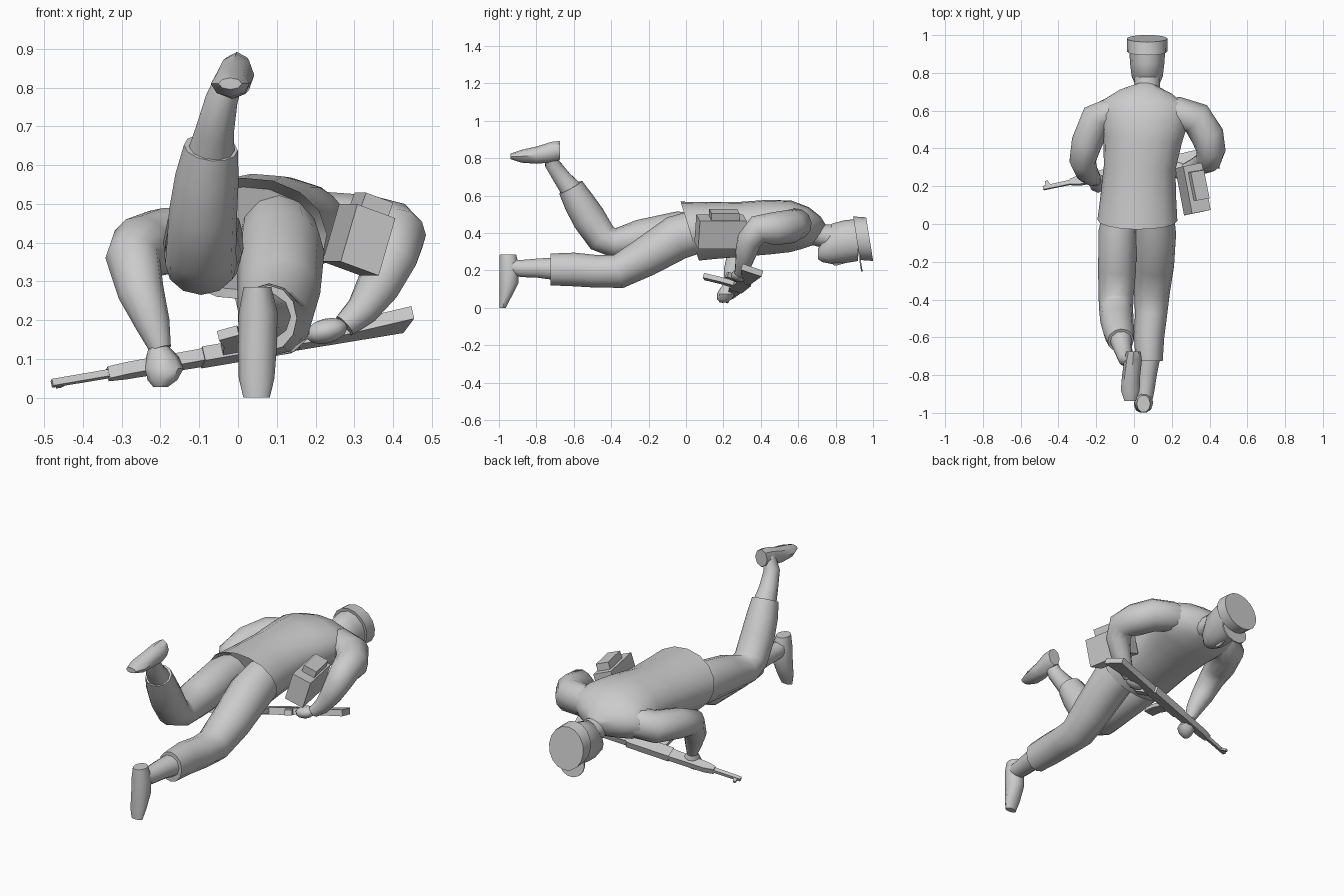
import bpy, bmesh, math
from mathutils import Vector, Matrix

grey = bpy.data.materials.new("plain_grey")
grey.diffuse_color = (0.6, 0.6, 0.6, 1)


def finish(name, bm, angle=45):
    bmesh.ops.recalc_face_normals(bm, faces=bm.faces)
    me = bpy.data.meshes.new(name)
    bm.to_mesh(me)
    bm.free()
    me.materials.append(grey)
    ob = bpy.data.objects.new(name, me)
    bpy.context.collection.objects.link(ob)
    bpy.ops.object.select_all(action='DESELECT')
    ob.select_set(True)
    bpy.context.view_layer.objects.active = ob
    bpy.ops.object.shade_smooth_by_angle(angle=math.radians(angle))
    return ob


def tube(name, rings, n=12, tangent=None, ref=(1, 0, 0), angle=45):
    """Loft ellipses (x, y, z, r_side, r_other[, tangent]) along a path."""
    bm = bmesh.new()
    pts = [Vector(r[:3]) for r in rings]
    loops = []
    for i, r in enumerate(rings):
        t = r[5] if len(r) > 5 else tangent
        if t is None:
            t = pts[min(i + 1, len(pts) - 1)] - pts[max(i - 1, 0)]
        t = Vector(t).normalized()
        a = Vector(ref)
        a = (a - t * a.dot(t)).normalized()
        b = t.cross(a)
        loops.append([bm.verts.new(pts[i] + a * r[3] * math.cos(k * math.tau / n)
                                   + b * r[4] * math.sin(k * math.tau / n)) for k in range(n)])
    for p, q in zip(loops, loops[1:]):
        for k in range(n):
            bm.faces.new((p[k], p[(k + 1) % n], q[(k + 1) % n], q[k]))
    bm.faces.new(loops[0])
    bm.faces.new(loops[-1])
    return finish(name, bm, angle)


def limb(name, rings, **kw):
    return tube(name, [(x, y, z, r, r) for x, y, z, r in rings], **kw)


def box(name, centre, axes):
    """Box from a centre and three full edge vectors."""
    bm = bmesh.new()
    bmesh.ops.create_cube(bm, size=1)
    u, v, w = (Vector(a) for a in axes)
    for vert in bm.verts:
        c = vert.co
        vert.co = Vector(centre) + u * c.x + v * c.y + w * c.z
    return finish(name, bm, 20)


def ball(name, centre, size, tilt=0):
    bm = bmesh.new()
    bmesh.ops.create_uvsphere(bm, u_segments=10, v_segments=7, radius=1)
    m = Matrix.Translation(centre) @ Matrix.Rotation(tilt, 4, 'Y') @ Matrix.Diagonal((*size, 1))
    bmesh.ops.transform(bm, matrix=m, verts=bm.verts)
    return finish(name, bm)


# Jacket with a slanted, hollow hem
slant = (0, 1, 0.31)
tube("jacket", [
    (0.02, 0.07, 0.41, 0.18, 0.14, slant),
    (0.018, 0.02, 0.41, 0.212, 0.165, slant),
    (0.022, 0.13, 0.413, 0.202, 0.154, (0, 1, 0.15)),
    (0.03, 0.30, 0.42, 0.19, 0.147),
    (0.045, 0.45, 0.432, 0.21, 0.146),
    (0.055, 0.56, 0.435, 0.235, 0.138),
    (0.06, 0.635, 0.425, 0.235, 0.115),
    (0.065, 0.69, 0.41, 0.15, 0.085),
    (0.07, 0.725, 0.395, 0.065, 0.055)], n=16, ref=(1, 0, 0.06))

# Arms, starting well inside the jacket
limb("right_arm", [
    (0.12, 0.605, 0.44, 0.07), (0.23, 0.59, 0.447, 0.084), (0.33, 0.56, 0.435, 0.09),
    (0.39, 0.465, 0.422, 0.088), (0.408, 0.385, 0.418, 0.077), (0.395, 0.338, 0.36, 0.067),
    (0.36, 0.318, 0.285, 0.056), (0.32, 0.305, 0.225, 0.043), (0.275, 0.29, 0.185, 0.032)], angle=60)
limb("left_arm", [
    (-0.02, 0.605, 0.42, 0.07), (-0.11, 0.595, 0.415, 0.082), (-0.195, 0.56, 0.402, 0.088),
    (-0.25, 0.43, 0.388, 0.082), (-0.272, 0.33, 0.36, 0.07), (-0.25, 0.275, 0.27, 0.06),
    (-0.22, 0.245, 0.19, 0.045), (-0.2, 0.23, 0.125, 0.028)], angle=60)

# Hands
limb("left_hand", [(-0.205, 0.232, 0.135, 0.024), (-0.195, 0.225, 0.105, 0.042),
                   (-0.19, 0.215, 0.075, 0.05), (-0.195, 0.205, 0.045, 0.038),
                   (-0.20, 0.20, 0.027, 0.018)], n=8, tangent=(0, 0, -1))
ball("right_hand", (0.228, 0.285, 0.172), (0.058, 0.045, 0.032), -0.25)

# Trouser legs
tube("left_trouser", [
    (-0.07, 0.10, 0.41, 0.085, 0.10), (-0.085, -0.04, 0.40, 0.103, 0.115),
    (-0.09, -0.25, 0.37, 0.10, 0.10), (-0.095, -0.38, 0.345, 0.093, 0.08),
    (-0.095, -0.45, 0.375, 0.09, 0.085), (-0.09, -0.52, 0.48, 0.088, 0.09),
    (-0.08, -0.575, 0.57, 0.082, 0.082), (-0.07, -0.617, 0.645, 0.07, 0.07)], angle=60)
tube("right_trouser", [
    (0.105, 0.10, 0.42, 0.10, 0.115), (0.11, -0.05, 0.375, 0.113, 0.12),
    (0.105, -0.22, 0.27, 0.107, 0.105), (0.095, -0.36, 0.195, 0.095, 0.092),
    (0.09, -0.48, 0.195, 0.085, 0.087), (0.08, -0.60, 0.205, 0.08, 0.09),
    (0.08, -0.725, 0.205, 0.072, 0.085)], angle=60)

# Ankles and boots
limb("left_ankle", [(-0.072, -0.60, 0.615, 0.064), (-0.06, -0.66, 0.69, 0.05),
                    (-0.042, -0.715, 0.77, 0.042), (-0.015, -0.725, 0.84, 0.035)], n=10)
tube("left_boot", [
    (-0.003, -0.675, 0.842, 0.038, 0.05), (-0.005, -0.72, 0.832, 0.047, 0.055),
    (-0.015, -0.80, 0.816, 0.048, 0.046), (-0.02, -0.88, 0.81, 0.05, 0.034),
    (-0.02, -0.938, 0.81, 0.03, 0.015)], n=8, tangent=(0, -1, 0))
limb("right_ankle", [(0.078, -0.69, 0.208, 0.064), (0.068, -0.79, 0.212, 0.054),
                     (0.06, -0.88, 0.21, 0.048), (0.052, -0.955, 0.22, 0.04)], n=10)
tube("right_boot", [
    (0.05, -0.952, 0.285, 0.036, 0.046), (0.052, -0.945, 0.22, 0.05, 0.055),
    (0.05, -0.947, 0.13, 0.05, 0.053), (0.048, -0.968, 0.05, 0.046, 0.032),
    (0.048, -0.98, 0.0, 0.034, 0.018)], n=10, tangent=(0, 0, -1))

# Head and neck
tube("neck", [(0.07, 0.66, 0.405, 0.085, 0.065), (0.07, 0.72, 0.385, 0.066, 0.062),
              (0.07, 0.80, 0.375, 0.07, 0.07)], tangent=(0, 1, 0))
tube("head", [
    (0.07, 0.705, 0.285, 0.032, 0.025), (0.07, 0.73, 0.312, 0.06, 0.068),
    (0.07, 0.78, 0.342, 0.082, 0.108), (0.07, 0.85, 0.354, 0.091, 0.115),
    (0.07, 0.92, 0.362, 0.095, 0.112)], tangent=(0, 1, 0), angle=60)
tube("nose", [(0.07, 0.785, 0.238, 0.015, 0.01), (0.07, 0.80, 0.237, 0.012, 0.014),
              (0.07, 0.85, 0.245, 0.006, 0.008)], n=6, tangent=(0, 1, 0))

# Cap with a flat crown and a peak
tilt = (0, 1, 0.16)
tube("cap", [(0.07, 0.912, 0.372, 0.106, 0.118, tilt), (0.07, 0.982, 0.367, 0.108, 0.118, tilt)],
     n=16, angle=30)
tube("cap_peak", [(0.07, 0.925, 0.265, 0.08, 0.075, tilt), (0.07, 0.933, 0.265, 0.08, 0.075, tilt)],
     n=14, angle=30)

# Hip pouch with a raised flap
long_edge, wide, high = (-0.047, 0.25, 0), (0.098, 0.02, -0.036), (0.043, 0.01, 0.148)
box("pouch", (0.312, 0.185, 0.407), (long_edge, wide, high))
box("pouch_flap", (0.343, 0.205, 0.495), ((-0.03, 0.15, 0), (0.07, 0.012, -0.026), (0.015, 0, 0.042)))

# Rifle: side outlines extruded across its thickness
muzzle = Vector((-0.48, 0.19, 0.037))
along = Vector((0.93, 0.20, 0.157)).normalized()
down = Vector((0.15, -0.95, 0.30))
down = (down - along * down.dot(along)).normalized()
across = along.cross(down)


def slab(name, outline, thick):
    bm = bmesh.new()
    sides = [[bm.verts.new(muzzle + along * s + down * d + across * h) for s, d in outline]
             for h in (-thick / 2, thick / 2)]
    n = len(outline)
    bm.faces.new(sides[0])
    bm.faces.new(sides[1])
    for k in range(n):
        bm.faces.new((sides[0][k], sides[0][(k + 1) % n], sides[1][(k + 1) % n], sides[1][k]))
    return finish(name, bm, 25)


slab("rifle_barrel", [(0, -0.01), (0.2, -0.012), (0.2, 0.012), (0, 0.01)], 0.018)
slab("front_sight", [(0.015, -0.035), (0.03, -0.035), (0.045, 0.0), (0.015, 0.0)], 0.012)
slab("rifle_fore_end", [(0.15, -0.014), (0.2, -0.025), (0.42, -0.028), (0.42, 0.035),
                        (0.2, 0.025), (0.15, 0.014)], 0.032)
slab("rifle_receiver", [(0.4, -0.03), (0.64, -0.03), (0.66, 0.0), (0.64, 0.045), (0.4, 0.04)], 0.038)
slab("rifle_stock", [(0.62, -0.02), (0.94, -0.025), (0.95, 0.095), (0.70, 0.035), (0.62, 0.04)], 0.034)
slab("rifle_grip", [(0.60, 0.03), (0.64, 0.03), (0.67, 0.11), (0.63, 0.115)], 0.028)
slab("magazine", [(0.45, 0.03), (0.51, 0.03), (0.495, 0.12), (0.465, 0.205),
                  (0.415, 0.185), (0.44, 0.11)], 0.026)
